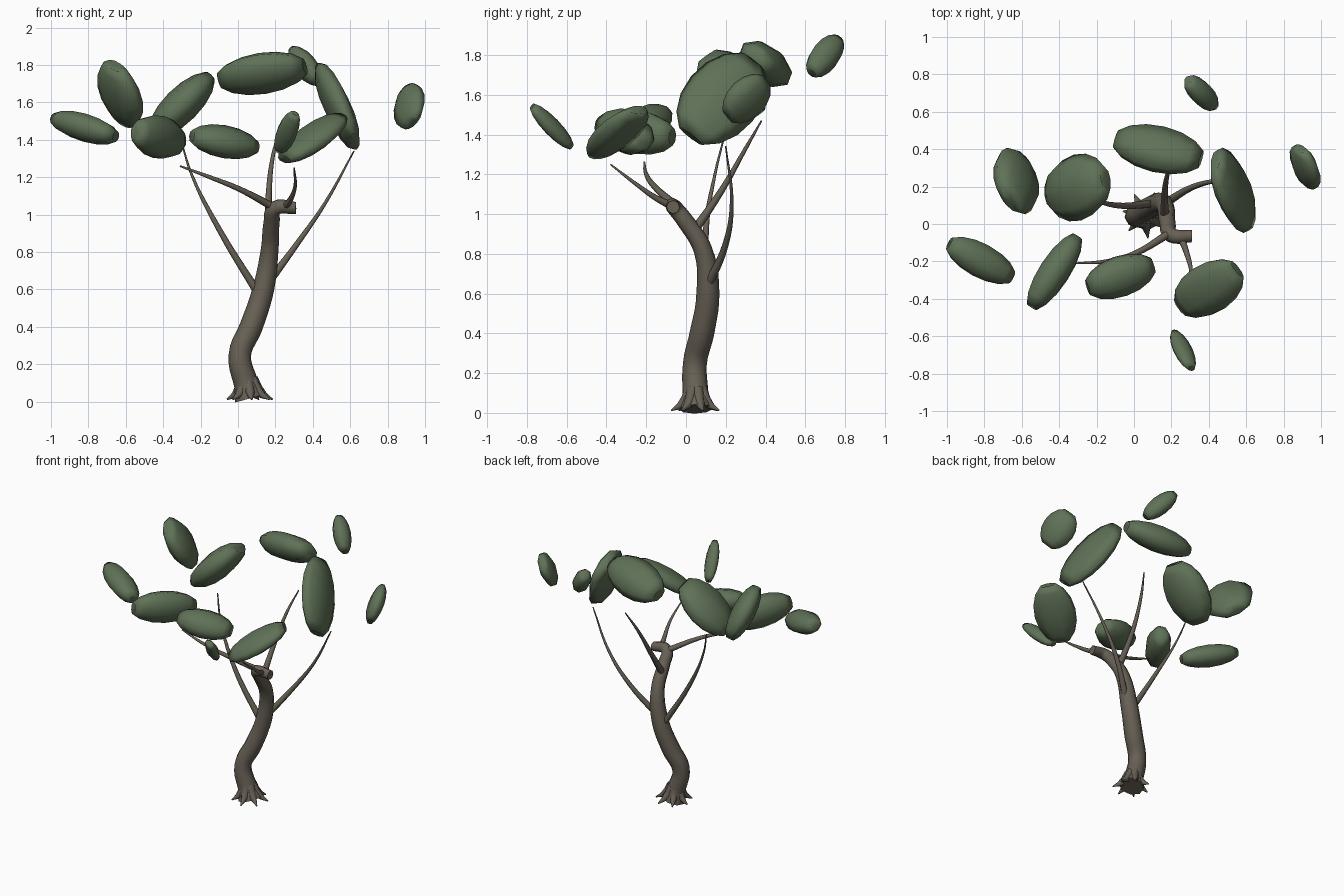
import bpy, bmesh, math
from mathutils import Vector, Matrix

if "Cube" in bpy.data.objects:
    bpy.data.objects.remove(bpy.data.objects["Cube"])


def material(name, rgb):
    m = bpy.data.materials.new(name)
    m.diffuse_color = (*rgb, 1)
    m.use_nodes = True
    m.node_tree.nodes["Principled BSDF"].inputs["Base Color"].default_value = m.diffuse_color
    return m


BARK = material("bark brown", (0.135, 0.117, 0.09))
LEAF = material("leaf green", (0.115, 0.165, 0.095))


def add_mesh(name, mesh, mat):
    mesh.materials.clear()
    mesh.materials.append(mat)
    mesh.polygons.foreach_set("use_smooth", [True] * len(mesh.polygons))
    ob = bpy.data.objects.new(name, mesh)
    bpy.context.collection.objects.link(ob)
    return ob


def limb(name, pts):
    """Tapered tube through points (x, y, z, radius)."""
    cu = bpy.data.curves.new(name, 'CURVE')
    cu.dimensions = '3D'
    cu.bevel_depth = 1
    cu.bevel_resolution = 2
    cu.resolution_u = 5
    cu.use_fill_caps = True
    sp = cu.splines.new('BEZIER')
    sp.bezier_points.add(len(pts) - 1)
    for bp, (x, y, z, r) in zip(sp.bezier_points, pts):
        bp.co = (x, y, z)
        bp.radius = r
        bp.handle_left_type = bp.handle_right_type = 'AUTO'
    tmp = bpy.data.objects.new(name + "_path", cu)
    bpy.context.collection.objects.link(tmp)
    dg = bpy.context.evaluated_depsgraph_get()
    mesh = bpy.data.meshes.new_from_object(tmp.evaluated_get(dg))
    bpy.data.objects.remove(tmp)
    bpy.data.curves.remove(cu)
    return add_mesh(name, mesh, BARK)


def cholesky(s):
    l = [[0.0] * 3 for _ in range(3)]
    for i in range(3):
        for j in range(i + 1):
            v = s[i][j] - sum(l[i][k] * l[j][k] for k in range(j))
            l[i][j] = math.sqrt(max(v, 1e-4)) if i == j else v / l[j][j]
    return Matrix(l)


def clump(name, centre, half, tilt):
    """Tilted ellipsoid from its half extents and its xy, xz, yz slants."""
    hx, hy, hz = half
    xy, xz, yz = tilt[0] * hx * hy, tilt[1] * hx * hz, tilt[2] * hy * hz
    s = Matrix(((hx * hx, xy, xz), (xy, hy * hy, yz), (xz, yz, hz * hz)))
    axis = Vector((0.6, 0.5, 0.7))
    for _ in range(60):                      # find the long axis
        axis = (s @ axis).normalized()
    L = cholesky(s)
    spin = Vector((0, 0, 1)).rotation_difference(L.inverted() @ axis).to_matrix()
    bm = bmesh.new()
    bmesh.ops.create_uvsphere(bm, u_segments=8, v_segments=8, radius=1)
    for v in bm.verts:                       # dimpled ends
        if abs(v.co.z) > 0.99:
            v.co.z *= 0.8
        v.co = L @ (spin @ (v.co * 1.04)) + Vector(centre)
    bmesh.ops.recalc_face_normals(bm, faces=bm.faces)
    me = bpy.data.meshes.new(name)
    bm.to_mesh(me)
    bm.free()
    return add_mesh(name, me, LEAF)


# Trunk with a hooked top
limb("trunk", [(.065, .05, .02, .085), (.045, .048, .09, .066), (.01, .045, .25, .06),
               (.07, .08, .4, .062), (.135, .11, .6, .058), (.17, .085, .82, .047),
               (.18, .0, .96, .043), (.2, -.06, 1.035, .04), (.31, -.065, 1.035, .033)])

# Roots flaring around the base
for i in range(7):
    a = 2 * math.pi * i / 7 + 0.3
    c, s = math.cos(a), math.sin(a)
    limb(f"root_{i + 1}", [(.05 + .03 * c, .05 + .03 * s, .12, .03),
                           (.06 + .065 * c, .05 + .065 * s, .05, .025),
                           (.065 + .125 * c, .05 + .125 * s, .012, .004)])

# Branches
limb("left_branch", [(.12, .11, .56, .022), (-.1, .1, .92, .015),
                     (-.25, .15, 1.22, .007), (-.3, .19, 1.38, .004)])
limb("right_branch", [(.15, .1, .62, .024), (.32, .2, .85, .016),
                      (.465, .23, 1.06, .01), (.62, .2, 1.34, .004)])
limb("back_branch", [(.165, .03, .9, .024), (.165, .18, 1.12, .016),
                     (.19, .3, 1.33, .01), (.23, .38, 1.47, .004)])
limb("front_left_branch", [(.19, -.05, 1.04, .022), (0, -.16, 1.14, .015),
                           (-.15, -.2, 1.2, .011), (-.31, -.21, 1.26, .005)])
limb("front_right_branch", [(.25, -.07, 1.04, .02), (.28, -.15, 1.08, .015),
                            (.305, -.25, 1.15, .01), (.3, -.38, 1.25, .004)])

# Leaf clumps: centre, half extents, slants
CLUMPS = [
    ((-.82, -.195, 1.465), (.18, .125, .088), (-.6, -.5, .3)),
    ((-.63, .23, 1.645), (.12, .172, .177), (-.3, -.45, -.35)),
    ((-.425, -.255, 1.415), (.145, .2, .115), (.75, -.15, -.2)),
    ((-.302, .195, 1.585), (.172, .176, .173), (.1, .72, .1)),
    ((-.073, -.28, 1.39), (.185, .12, .09), (.37, -.3, 0)),
    ((.13, .4, 1.755), (.24, .13, .115), (-.3, .22, -.45)),
    ((.53, .18, 1.58), (.118, .22, .228), (-.5, -.75, .3)),
    ((.4, -.345, 1.41), (.18, .155, .13), (.3, .72, .65)),
    ((.262, -.675, 1.44), (.068, .107, .112), (-.65, .5, -.85)),
    ((.36, .7, 1.795), (.09, .093, .105), (-.55, -.6, .45)),
    ((.915, .305, 1.58), (.081, .118, .121), (-.5, .25, .35)),
]
for i, (c, h, t) in enumerate(CLUMPS):
    clump(f"leaf_clump_{i + 1}", c, h, t)
